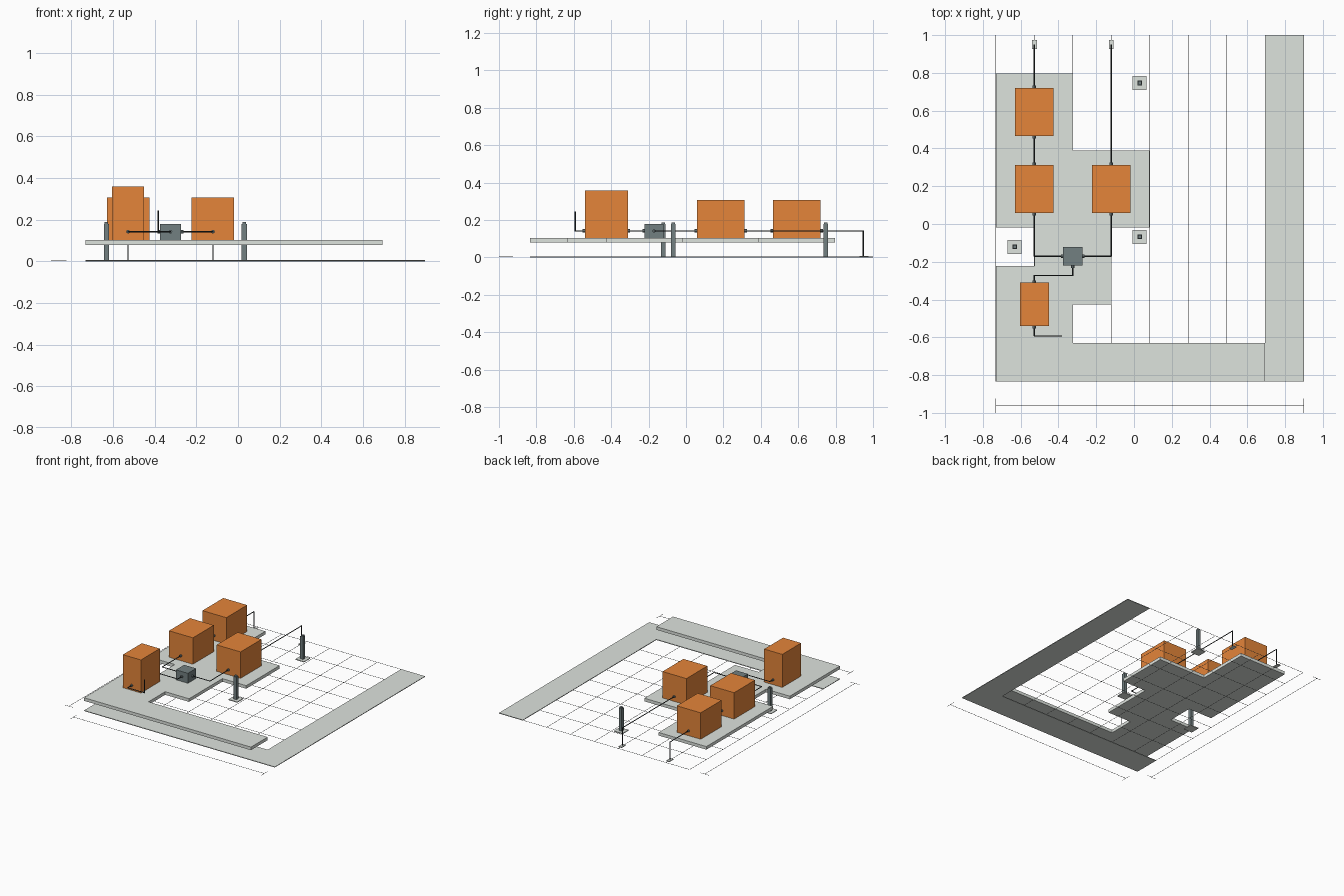
import bpy
import bmesh
from mathutils import Matrix, Vector

if "Cube" in bpy.data.objects:
    bpy.data.objects.remove(bpy.data.objects["Cube"], do_unlink=True)


def material(name, rgb):
    m = bpy.data.materials.new(name)
    m.use_nodes = True
    colour = (*rgb, 1)
    m.diffuse_color = colour
    m.node_tree.nodes["Principled BSDF"].inputs["Base Color"].default_value = colour
    return m


PALE = material("pale concrete", (0.73, 0.77, 0.73))
ORANGE = material("machine orange", (0.78, 0.235, 0.042))
SLATE = material("slate metal", (0.17, 0.215, 0.22))
DARK = material("dark pipe", (0.03, 0.036, 0.038))
LINE = material("line grey", (0.2, 0.21, 0.21))

UNIT = 0.2037          # floor module
ORIGIN = Vector((-0.7315, -0.8333))
DECK_TOP = 0.103
PIPE_Z = 0.142
COL_1, COL_2, COL_3 = (ORIGIN.x + k * UNIT for k in (1, 2, 3))
JUNCTION_Y = -0.171


def finish(name, bm, mat):
    bmesh.ops.recalc_face_normals(bm, faces=bm.faces)
    mesh = bpy.data.meshes.new(name)
    bm.to_mesh(mesh)
    bm.free()
    mesh.materials.append(mat)
    obj = bpy.data.objects.new(name, mesh)
    bpy.context.collection.objects.link(obj)


def add_box(bm, x, y, z):
    size = [b - a for a, b in (x, y, z)]
    mid = [(a + b) / 2 for a, b in (x, y, z)]
    bmesh.ops.create_cube(bm, size=1, matrix=Matrix.Translation(mid) @ Matrix.Diagonal((*size, 1)))


def box(name, x, y, z, mat):
    bm = bmesh.new()
    add_box(bm, x, y, z)
    finish(name, bm, mat)


def around(c, half):
    return (c - half, c + half)


def add_rod(bm, a, b, radius, overlap=0.0):
    a, b = Vector(a), Vector(b)
    d = b - a
    turn = d.to_track_quat('Z', 'Y').to_matrix().to_4x4()
    bmesh.ops.create_cone(bm, cap_ends=True, segments=8, radius1=radius, radius2=radius,
                          depth=d.length + 2 * overlap,
                          matrix=Matrix.Translation((a + b) / 2) @ turn)


def slab(name, outline, z0, z1, mat):
    """Extrude an outline given in floor modules."""
    bm = bmesh.new()
    pts = [ORIGIN + Vector(p) * UNIT for p in outline]
    face = bm.faces.new([bm.verts.new((p.x, p.y, z0)) for p in pts])
    new = bmesh.ops.extrude_face_region(bm, geom=[face])["geom"]
    bmesh.ops.translate(bm, vec=(0, 0, z1 - z0),
                        verts=[g for g in new if isinstance(g, bmesh.types.BMVert)])
    finish(name, bm, mat)


# Ground strip and raised stepped deck
slab("ground_strip", [(0, 0), (8, 0), (8, 9), (7, 9), (7, 1), (0, 1)], 0, 0.005, PALE)
slab("raised_deck", [(0, 0), (7, 0), (7, 1), (2, 1), (2, 2), (3, 2), (3, 4), (4, 4),
                     (4, 6), (2, 6), (2, 8), (0, 8), (0, 4), (1, 4), (1, 3), (0, 3)],
     0.079, DECK_TOP, PALE)

# Floor grid lines
x0, y0 = ORIGIN
x1, y1 = x0 + 8 * UNIT, y0 + 9 * UNIT
T = 0.0007
Z = (0.002, 0.004)
bm = bmesh.new()
for i in range(9):
    add_box(bm, around(x0 + i * UNIT, T), (y0, y1), Z)
for j in range(10):
    add_box(bm, (x0, x1), around(y0 + j * UNIT, T), Z)
finish("floor_grid", bm, LINE)

# Dimension lines with end ticks
bm = bmesh.new()
side_x, front_y, tick = x0 - 0.129, y0 - 0.129, 0.0375
add_box(bm, around(side_x, T), (y0, y1), Z)
add_box(bm, (x0, x1), around(front_y, T), Z)
for y in (y0, y1):
    add_box(bm, around(side_x, tick), around(y, T), Z)
for x in (x0, x1):
    add_box(bm, around(x, T), around(front_y, tick), Z)
finish("dimension_lines", bm, LINE)

# Machine blocks and junction box
for name, x, y in (("rear_block", COL_1, 0.5926),
                   ("middle_block", COL_1, 0.1852),
                   ("side_block", COL_3, 0.1852)):
    box(name, around(x, 0.102), around(y, 0.1275), (DECK_TOP, 0.307), ORANGE)
box("tall_front_block", around(COL_1, 0.077), around(-0.426, 0.115), (DECK_TOP, 0.358), ORANGE)
box("junction_box", around(COL_2, 0.051), around(JUNCTION_Y, 0.05), (DECK_TOP, 0.18), SLATE)

# Pipe runs
RUNS = {
    "rear_pipe": [(COL_1, 0.72), (COL_1, 0.948), (COL_1, 0.948, 0.004)],
    "link_pipe": [(COL_1, 0.313), (COL_1, 0.465)],
    "middle_pipe": [(COL_1, 0.058), (COL_1, JUNCTION_Y), (COL_2 - 0.051, JUNCTION_Y)],
    "side_pipe": [(COL_3, 0.058), (COL_3, JUNCTION_Y), (COL_2 + 0.051, JUNCTION_Y)],
    "side_rear_pipe": [(COL_3, 0.313), (COL_3, 0.948), (COL_3, 0.948, 0.004)],
    "front_pipe": [(COL_2, -0.221), (COL_2, -0.272), (COL_1, -0.272), (COL_1, -0.311)],
    "outlet_pipe": [(COL_1, -0.541), (COL_1, -0.592), (-0.383, -0.592), (-0.383, -0.592, 0.243)],
}
for name, path in RUNS.items():
    pts = [(*p, PIPE_Z) if len(p) == 2 else p for p in path]
    bm = bmesh.new()
    for a, b in zip(pts, pts[1:]):
        add_rod(bm, a, b, 0.003, 0.002)
    finish(name, bm, DARK)

# Couplings where pipes meet the blocks
bm = bmesh.new()
ends = [(COL_1, y, 'y') for y in (0.72, 0.465, 0.313, 0.058, -0.311, -0.541)]
ends += [(COL_3, y, 'y') for y in (0.313, 0.058)]
ends += [(COL_2, -0.221, 'y')]
ends += [(COL_2 + s * 0.051, JUNCTION_Y, 'x') for s in (-1, 1)]
for x, y, axis in ends:
    p = Vector((x, y, PIPE_Z))
    d = Vector((0.012, 0, 0)) if axis == 'x' else Vector((0, 0.012, 0))
    add_rod(bm, p - d, p + d, 0.009)
finish("pipe_couplings", bm, SLATE)

# Pipe feet on the floor
for name, x in (("rear_pipe_foot", COL_1), ("side_pipe_foot", COL_3)):
    box(name, around(x, 0.013), around(0.951, 0.024), (0, 0.007), PALE)

# Posts on square base plates, each with a narrower cap
for i, (x, y) in enumerate(((0.03, 0.747), (0.03, -0.068), (-0.632, -0.121)), 1):
    box(f"post_base_{i}", around(x, 0.037), around(y, 0.037), (0, 0.006), PALE)
    box(f"post_{i}", around(x, 0.0125), around(y, 0.0125), (0.006, 0.18), SLATE)
    box(f"post_cap_{i}", around(x, 0.009), around(y, 0.009), (0.18, 0.188), SLATE)
